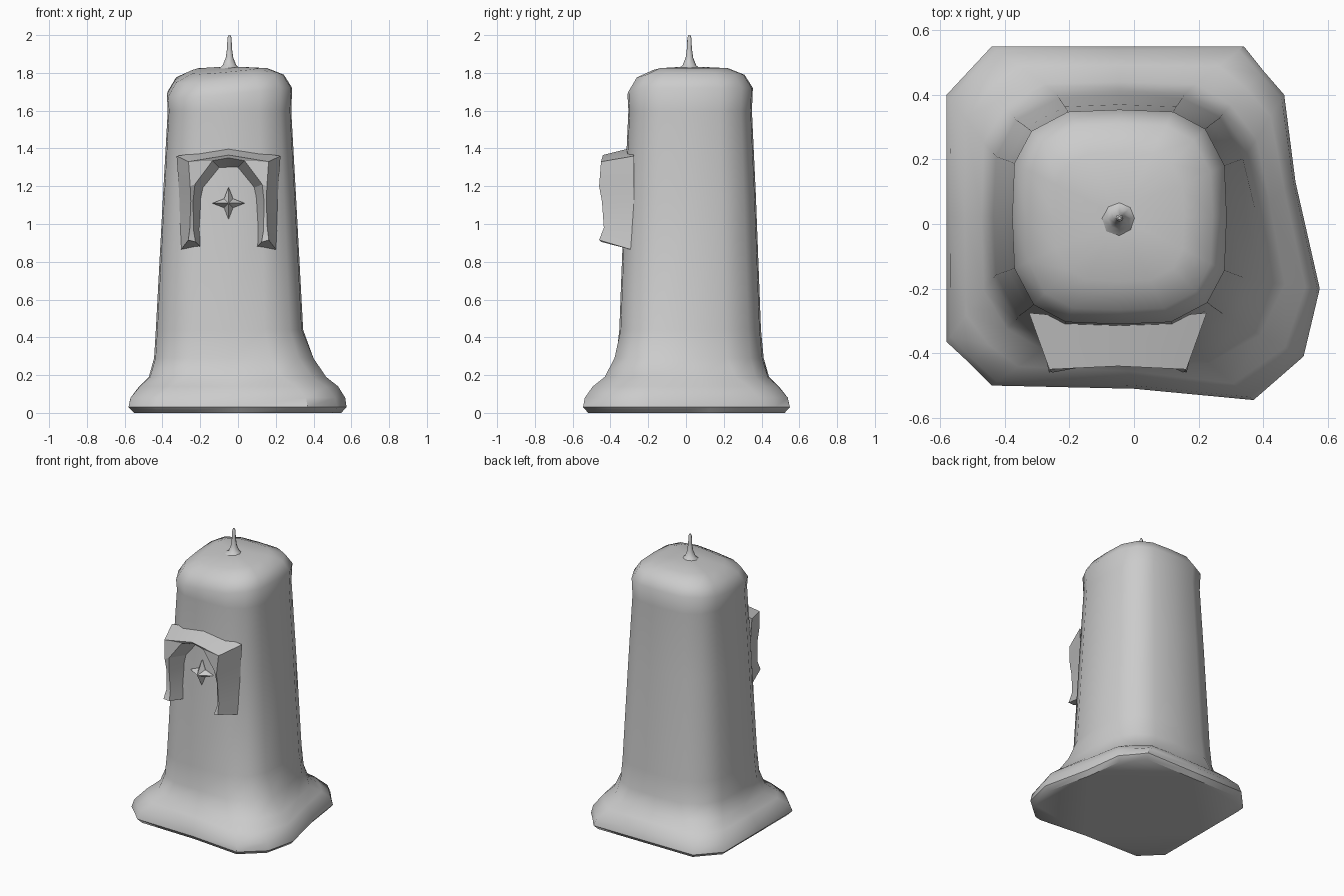
import bpy, bmesh, math

if "Cube" in bpy.data.objects:
    bpy.data.objects.remove(bpy.data.objects["Cube"])

mat = bpy.data.materials.new("plain grey")
mat.diffuse_color = (0.6, 0.6, 0.6, 1)
mat.use_nodes = True
mat.node_tree.nodes["Principled BSDF"].inputs["Base Color"].default_value = mat.diffuse_color


def make(name, rings, closed=True, apex=False, angle=40):
    """Skin a list of equal-length point rings, capping both ends."""
    bm = bmesh.new()
    vs = [[bm.verts.new(p) for p in r] for r in rings]
    n = len(vs[0])
    for a, b in zip(vs, vs[1:]):
        for i in range(n):
            j = (i + 1) % n
            bm.faces.new((a[i], a[j], b[j], b[i]))
    bm.faces.new(vs[0][::-1])
    bm.faces.new(vs[-1])
    bmesh.ops.recalc_face_normals(bm, faces=bm.faces)
    me = bpy.data.meshes.new(name)
    bm.to_mesh(me)
    bm.free()
    me.materials.append(mat)
    ob = bpy.data.objects.new(name, me)
    bpy.context.collection.objects.link(ob)
    bpy.ops.object.select_all(action='DESELECT')
    bpy.context.view_layer.objects.active = ob
    ob.select_set(True)
    bpy.ops.object.shade_smooth_by_angle(angle=math.radians(angle))
    return ob


CX, CY = -0.045, 0.022

# Candle body: rounded square section blending into an uneven melted foot
quarter = [(1, 0), (0.98, 0.48), (0.8, 0.82), (0.5, 0.98)]
unit = []
for k in range(4):
    for x, y in quarter:
        for _ in range(k):
            x, y = -y, x
        unit.append((x, y))
foot = [(0.50, 0.13), (0.465, 0.40), (0.40, 0.475), (0.34, 0.55),
        (-0.05, 0.55), (-0.44, 0.55), (-0.51, 0.475), (-0.58, 0.40),
        (-0.58, 0.02), (-0.58, -0.365), (-0.51, -0.43), (-0.44, -0.50),
        (0.0, -0.51), (0.37, -0.545), (0.525, -0.41), (0.575, -0.20)]
spread = [0.5, 0.8] + [1] * 10 + [0.9, 0.6, 0.5, 0.4]
# height, half width, half depth, share of foot outline, scale of foot
levels = [(0.0, 0.40, 0.39, 1, 0.95), (0.03, 0.40, 0.39, 1, 1),
          (0.08, 0.40, 0.39, 0.92, 1), (0.14, 0.40, 0.39, 0.58, 1),
          (0.19, 0.40, 0.39, 0.2, 1), (0.29, 0.395, 0.385, 0.03, 1),
          (0.44, 0.39, 0.375, 0, 1), (1.15, 0.352, 0.348, 0, 1),
          (1.6, 0.327, 0.327, 0, 1), (1.72, 0.332, 0.332, 0, 1),
          (1.79, 0.288, 0.288, 0, 1), (1.825, 0.2, 0.2, 0, 1),
          (1.832, 0.06, 0.06, 0, 1)]
rings = []
for z, sx, sy, w, fs in levels:
    ring = []
    for (ux, uy), (fx, fy), k in zip(unit, foot, spread):
        t = w ** k if w > 0 else 0
        x = (CX + ux * sx) * (1 - t) + fx * fs * t
        y = (CY + uy * sy) * (1 - t) + fy * fs * t
        sag = 0.032 * max(0, -ux - uy) * sx / 0.33 if z > 1.65 else 0
        ring.append((x, y, z - sag))
    rings.append(ring)
make("candle_body", rings, angle=45)

# Wick with a flared root
rings = []
for z, r in [(1.818, 0.065), (1.84, 0.036), (1.88, 0.02), (1.93, 0.013),
             (1.985, 0.011), (2.0, 0.005)]:
    rings.append([(CX + r * math.cos(a * math.pi / 4), 0.018 + r * math.sin(a * math.pi / 4), z)
                  for a in range(8)])
make("wick", rings, angle=60)

# Curtain-like arch on the front: four rails from left foot to crown, mirrored
AX = -0.05
outer_back = [(.255, .86), (.258, .97), (.26, 1.12), (.265, 1.22), (.275, 1.36), (0, 1.40)]
outer_front = [(.213, .915), (.205, .98), (.2, 1.12), (.203, 1.2), (.212, 1.33), (0, 1.365)]
inner_front = [(.175, .905), (.185, .965), (.188, 1.12), (.178, 1.21), (.085, 1.335), (0, 1.35)]
inner_back = [(.145, .875), (.148, .965), (.14, 1.14), (.13, 1.19), (.045, 1.295), (0, 1.295)]
front_y = [-.46, -.435, -.445, -.46, -.45, -.44]
stations = []
for i in range(6):
    y = front_y[i]
    rails = [(outer_back[i], -.275 if i < 5 else -.30), (outer_front[i], y),
             (inner_front[i], y + .012), (inner_back[i], -.30)]
    stations.append([(d, yy, z) for (d, z), yy in rails])
left = [[(AX - d, y, z) for d, y, z in s] for s in stations]
right = [[(AX + d, y, z) for d, y, z in s] for s in stations[-2::-1]]
make("front_arch", left + right, angle=25)

# Four-pointed star beneath the arch
star = []
for y, s in [(-.31, 1), (-.335, 1), (-.385, 0.04)]:
    pts = []
    for a in range(8):
        r = (0.034 if a % 2 else 0.086) * s
        pts.append((AX + r * math.cos(a * math.pi / 4), y, 1.11 + r * math.sin(a * math.pi / 4)))
    star.append(pts)
make("front_star", star, angle=15)
